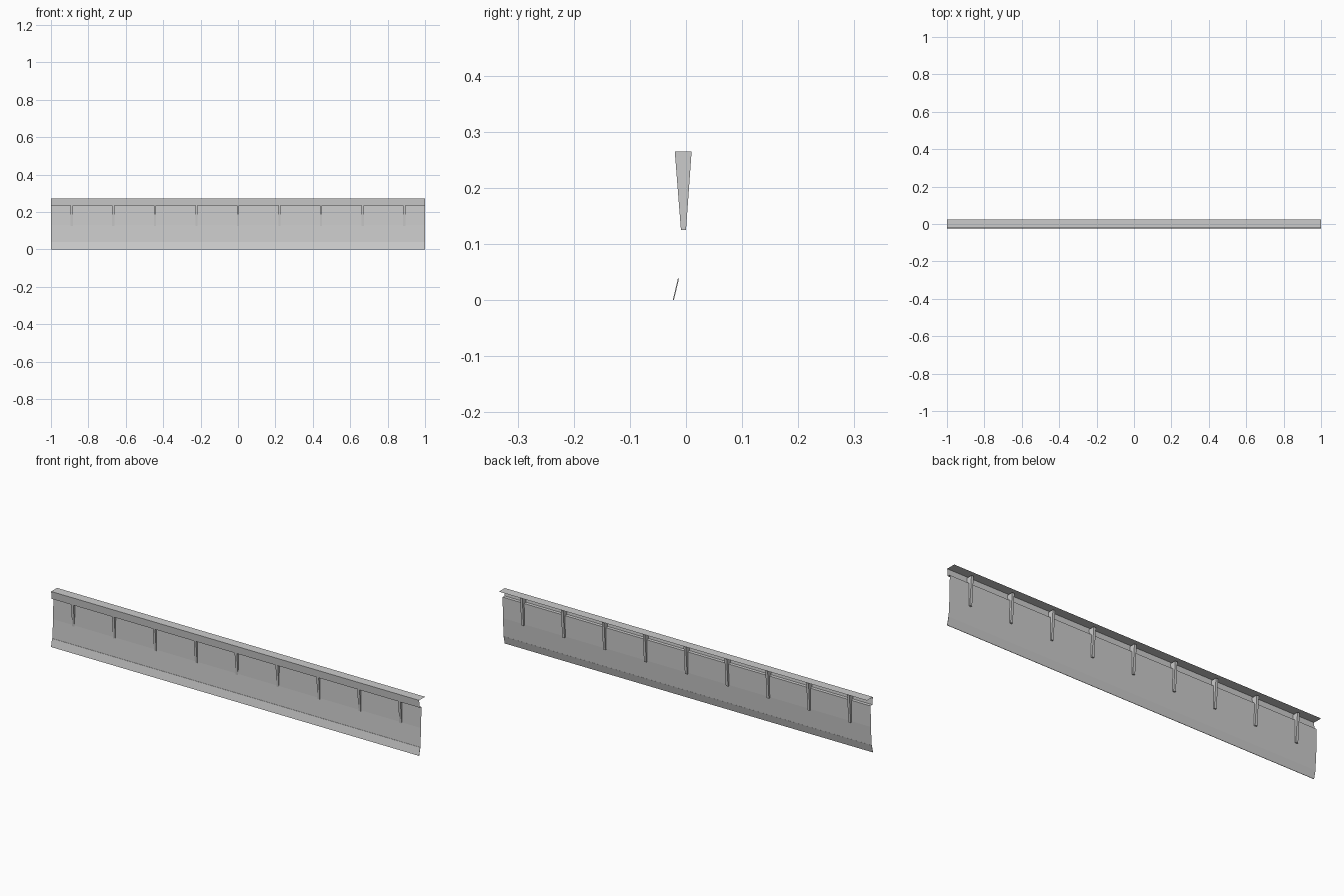
import bpy, bmesh

if "Cube" in bpy.data.objects:
    bpy.data.objects.remove(bpy.data.objects["Cube"])


def make_object(name, bm):
    bmesh.ops.recalc_face_normals(bm, faces=bm.faces)
    mesh = bpy.data.meshes.new(name)
    bm.to_mesh(mesh)
    bm.free()
    ob = bpy.data.objects.new(name, mesh)
    bpy.context.collection.objects.link(ob)
    return ob


def sheet(name, profile):
    """Thin sheet: (y, z) profile swept along the full length."""
    bm = bmesh.new()
    rows = [[bm.verts.new((x, y, z)) for y, z in profile] for x in (-1, 1)]
    for i in range(len(profile) - 1):
        bm.faces.new((rows[0][i], rows[1][i], rows[1][i + 1], rows[0][i + 1]))
    return make_object(name, bm)


def add_prism(bm, profile, x0, x1):
    """Closed (y, z) profile given thickness along x."""
    a = [bm.verts.new((x0, y, z)) for y, z in profile]
    b = [bm.verts.new((x1, y, z)) for y, z in profile]
    n = len(profile)
    bm.faces.new(a)
    bm.faces.new(b[::-1])
    for i in range(n):
        j = (i + 1) % n
        bm.faces.new((a[i], b[i], b[j], a[j]))


# Top flange, front lip, small step and the long wall
sheet("panel_with_flange", [(0.024, 0.272), (-0.022, 0.272), (-0.019, 0.235),
                            (-0.005, 0.234), (-0.007, 0.13), (-0.013, 0.038)])

# Tapered stiffening ribs
bm = bmesh.new()
for i in range(9):
    x = (i - 4) * 0.2222
    add_prism(bm, [(-0.02, 0.265), (0.01, 0.265), (0.0, 0.125), (-0.009, 0.125)],
              x - 0.006, x + 0.006)
make_object("ribs", bm)

# Slanted bottom blade made of a row of thin tiles
bm = bmesh.new()
count = 45
w = 2 / count
for i in range(count):
    x = -1 + i * w
    add_prism(bm, [(-0.0145, 0.038), (-0.0125, 0.038), (-0.0215, 0.0), (-0.0235, 0.0)],
              x, x + w)
make_object("bottom_blade", bm)
